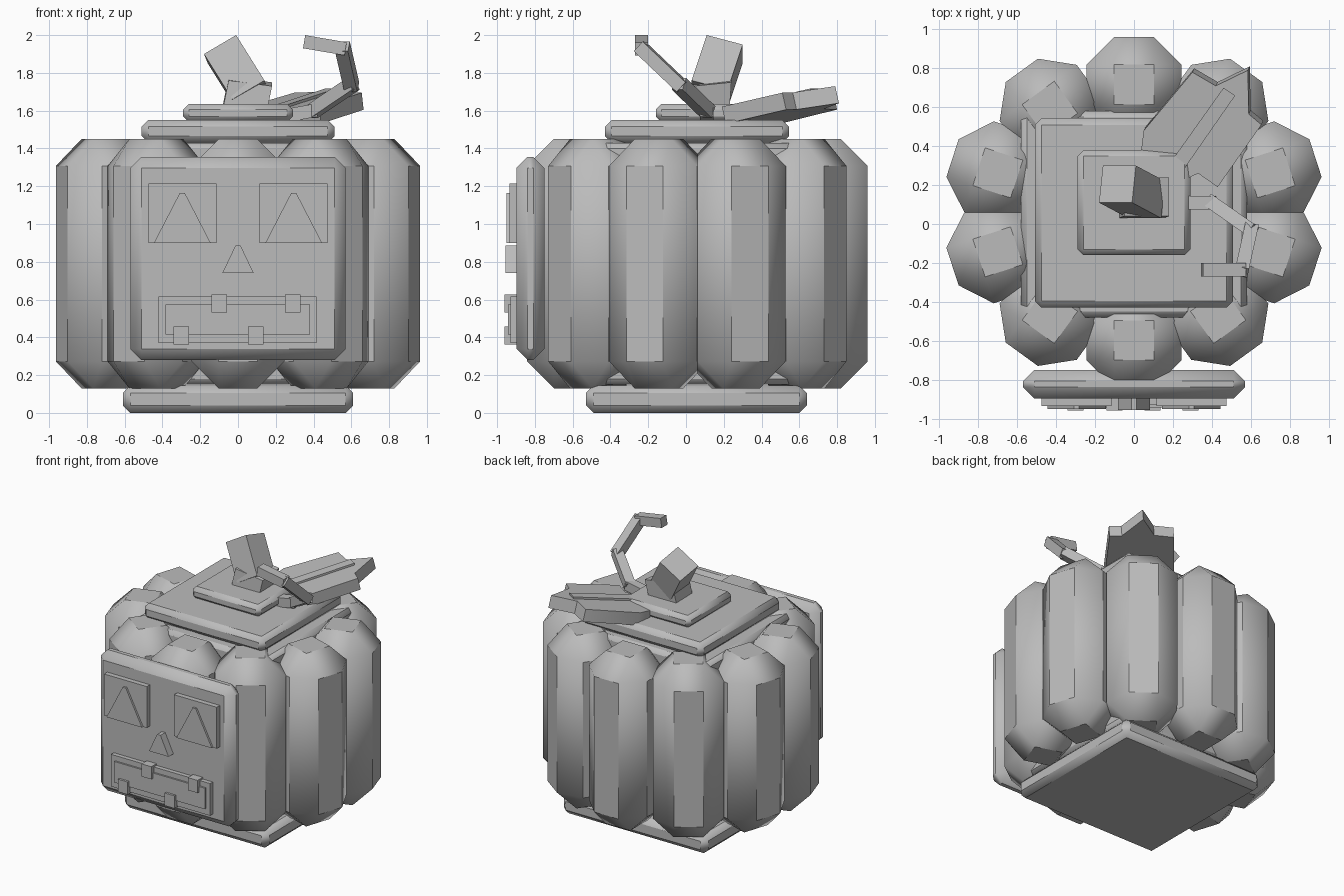
import bpy, bmesh, math
from mathutils import Vector, Matrix

if "Cube" in bpy.data.objects:
    bpy.data.objects.remove(bpy.data.objects["Cube"])

grey = bpy.data.materials.new("plain_grey")
grey.diffuse_color = (0.5, 0.5, 0.5, 1)
grey.use_nodes = True
grey.node_tree.nodes["Principled BSDF"].inputs["Base Color"].default_value = grey.diffuse_color


def finish(name, bm):
    """Turn a bmesh into a named, shaded object."""
    bmesh.ops.recalc_face_normals(bm, faces=bm.faces[:])
    mesh = bpy.data.meshes.new(name)
    bm.to_mesh(mesh)
    bm.free()
    mesh.materials.append(grey)
    ob = bpy.data.objects.new(name, mesh)
    bpy.context.collection.objects.link(ob)
    bpy.ops.object.select_all(action='DESELECT')
    ob.select_set(True)
    bpy.context.view_layer.objects.active = ob
    bpy.ops.object.shade_smooth_by_angle(angle=math.radians(40))
    return ob


def box(name, x, y, z, bevel=0.0, turn=0.0):
    """Box between (min, max) ranges, optionally chamfered and turned about z."""
    bm = bmesh.new()
    size = [r[1] - r[0] for r in (x, y, z)]
    mid = [(r[1] + r[0]) / 2 for r in (x, y, z)]
    bmesh.ops.create_cube(bm, size=1)
    bmesh.ops.scale(bm, vec=size, verts=bm.verts)
    if bevel:
        bmesh.ops.bevel(bm, geom=bm.edges[:], offset=bevel, segments=1,
                        affect='EDGES', profile=0.5)
    bm.transform(Matrix.Translation(mid) @ Matrix.Rotation(turn, 4, 'Z'))
    return finish(name, bm)


def slanted_box(name, corner, u, v, w):
    """Box from one corner and its three edge vectors."""
    bm = bmesh.new()
    bmesh.ops.create_cube(bm, size=1)
    c, u, v, w = map(Vector, (corner, u, v, w))
    for p in bm.verts:
        p.co = c + u * (p.co.x + .5) + v * (p.co.y + .5) + w * (p.co.z + .5)
    return finish(name, bm)


def rod(name, a, b, width, height):
    """Square rod from a to b."""
    a, b = Vector(a), Vector(b)
    d = b - a
    side = d.cross(Vector((0, 0, 1))).normalized() * width
    up = side.cross(d).normalized() * height
    return slanted_box(name, a - side / 2 - up / 2, d, side, up)


def prism(name, points, depth):
    """Extrude a closed outline along a depth vector."""
    bm = bmesh.new()
    face = bm.faces.new([bm.verts.new(p) for p in points])
    new = bmesh.ops.extrude_face_region(bm, geom=[face])["geom"]
    bmesh.ops.translate(bm, vec=depth,
                        verts=[g for g in new if isinstance(g, bmesh.types.BMVert)])
    return finish(name, bm)


def triangle(name, x, z0, z1, half, tip, front, back):
    """Blunt-topped triangle facing the front."""
    pts = [(x - half, back, z0), (x + half, back, z0), (x + tip, back, z1), (x - tip, back, z1)]
    return prism(name, pts, (0, front - back, 0))


# Body: a core surrounded by ten chamfered ribs on an oval
box("core", (-.58, .58), (-.48, .58), (.15, 1.43), .03)
for i in range(10):
    a = math.radians(18 + 36 * i)
    cx, cy = .736 * math.cos(a), .06 + .657 * math.sin(a)
    box(f"rib_{i + 1}", (cx - .245, cx + .245), (cy - .245, cy + .245),
        (.13, 1.45), .143, a)

# Base and stacked lid
box("base", (-.61, .61), (-.53, .64), (0, .145), .04)
box("lid_lower", (-.51, .51), (-.43, .545), (1.43, 1.55), .035)
box("lid_upper", (-.29, .29), (-.16, .38), (1.54, 1.635), .03)

# Face plate
box("face_plate", (-.57, .57), (-.897, -.75), (.28, 1.355), .058)

# Eyes and nose
for s, side in ((-1, "left"), (1, "right")):
    cx = s * .295
    box(f"eye_panel_{side}", (cx - .18, cx + .18), (-.935, -.88), (.90, 1.215))
    triangle(f"eye_{side}", cx, .90, 1.165, .15, .013, -.95, -.93)
triangle("nose", 0, .74, .885, .083, .014, -.955, -.88)

# Mouth and teeth
box("mouth_panel", (-.42, .415), (-.93, -.88), (.37, .615))
box("mouth", (-.385, .38), (-.943, -.92), (.415, .575))
for i, (cx, cz) in enumerate(((-.1, .58), (.29, .58), (-.3, .41), (.095, .41))):
    box(f"tooth_{i + 1}", (cx - .041, cx + .041), (-.96, -.88), (cz - .048, cz + .048))

# Bent stem
slanted_box("stem_lower", (-.08, .03, 1.61), (.23, 0, -.03), (0, .2, .02), (.03, .01, .15))
slanted_box("stem_upper", (-.18, .11, 1.9), (.17, 0, .1), (.02, .19, -.05), (.15, -.08, -.24))


# Leaf: jagged slab rising outward, with a raised middle vein
def leaf_z(x, y):
    return 1.60 + .19 * (.6 * x + .8 * y - .3)


outline = [(.30, .78), (.42, .71), (.585, .79), (.59, .565), (.655, .51), (.43, .19),
           (.33, .26), (.20, .20), (.13, .34), (.035, .365), (.05, .48)]
prism("leaf", [(x, y, leaf_z(x, y)) for x, y in outline], (.01, .02, -.09))
vein = [(.14, .25), (.20, .20), (.52, .66), (.46, .70)]
prism("leaf_vein", [(x, y, leaf_z(x, y) - .02) for x, y in vein], (0, 0, .035))

# Curling vine
path = [(.26, .11, 1.575), (.40, .11, 1.60), (.60, -.03, 1.735), (.555, -.235, 1.93),
        (.35, -.235, 1.965)]
for i in range(4):
    a, b = Vector(path[i]), Vector(path[i + 1])
    d = (b - a).normalized() * .015
    rod(f"vine_{i + 1}", a - d * (i > 0), b + d * (i < 3), .07, .07)
